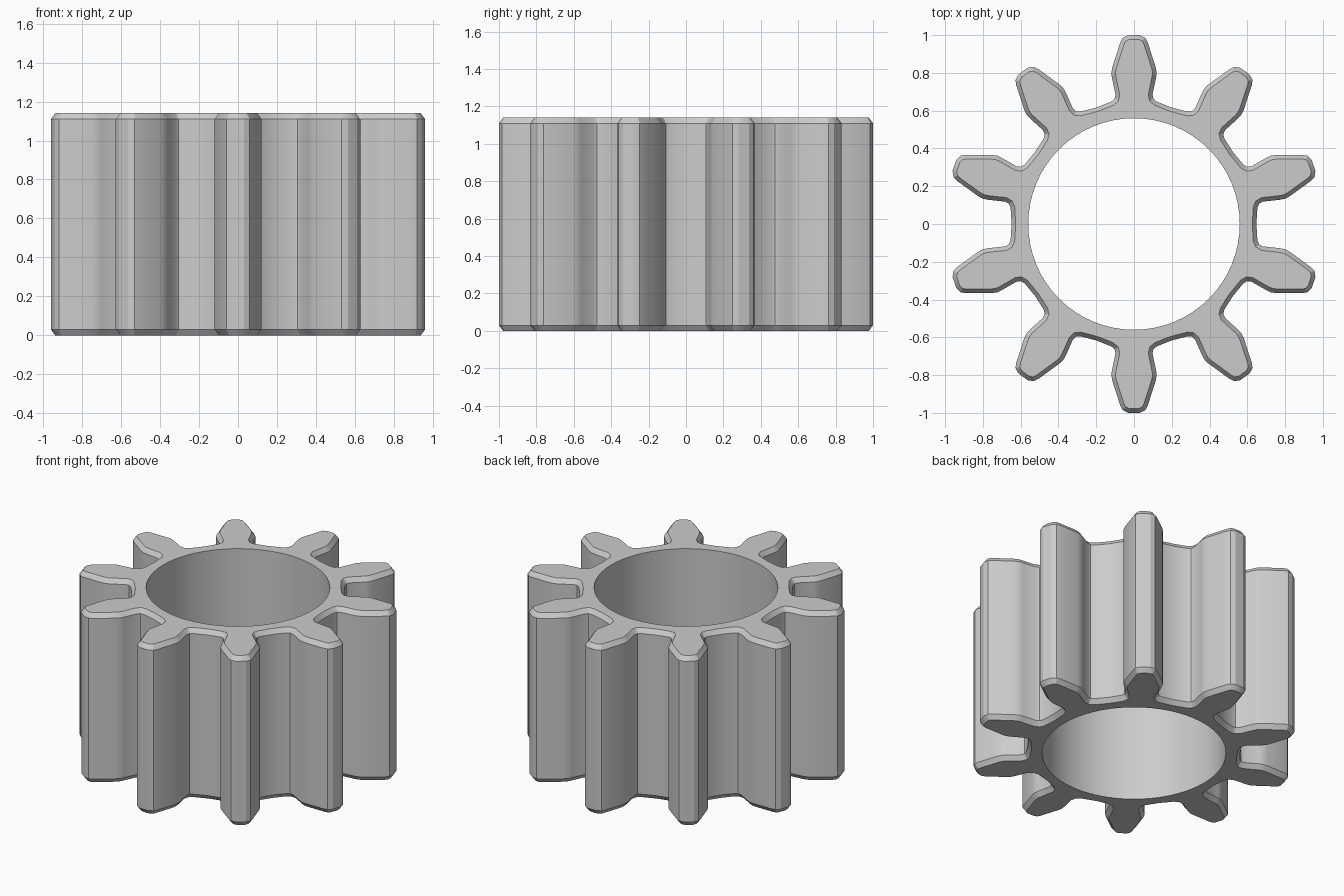
import bpy
import bmesh
import math
from mathutils import Vector

if "Cube" in bpy.data.objects:
    bpy.data.objects.remove(bpy.data.objects["Cube"], do_unlink=True)

TEETH, HEIGHT, BORE = 10, 1.14, 0.56
CHAMFER, CHAMFER_Z = 0.022, 0.03

# Half of one tooth, tip to root: (sideways, outward)
HALF = [(0.03, 1.0), (0.06, 0.985), (0.073, 0.96), (0.115, 0.83), (0.12, 0.80),
        (0.117, 0.775), (0.098, 0.685), (0.103, 0.663), (0.12, 0.648)]


def gear_outline():
    """Closed counter-clockwise outline of all teeth and root arcs."""
    tooth = HALF[::-1] + [(-w, r) for w, r in HALF]
    points = []
    for i in range(TEETH):
        a = math.tau * i / TEETH
        c, s = math.cos(a), math.sin(a)
        points += [Vector((w * c - r * s, w * s + r * c)) for w, r in tooth]
        # Middle of the root arc
        a += math.pi / 2 + math.pi / TEETH
        points.append(Vector((math.cos(a), math.sin(a))) * 0.648)
    return points


def inset(points, distance):
    """Move every point inward along its mitred normal."""
    result = []
    for i, p in enumerate(points):
        d1 = (p - points[i - 1]).normalized()
        d2 = (points[(i + 1) % len(points)] - p).normalized()
        n1, n2 = Vector((-d1.y, d1.x)), Vector((-d2.y, d2.x))
        result.append(p + (n1 + n2) * (distance / (1 + n1.dot(n2))))
    return result


def add_wall(bm, layers):
    """Join stacked closed rings and return the bottom and top rings."""
    rings = [[bm.verts.new((p.x, p.y, z)) for p in pts] for pts, z in layers]
    for low, high in zip(rings, rings[1:]):
        for i in range(len(low)):
            bm.faces.new((low[i - 1], low[i], high[i], high[i - 1]))
    return rings[0], rings[-1]


def ring_edges(bm, ring):
    return [bm.edges.get((ring[i - 1], ring[i])) for i in range(len(ring))]


outline = gear_outline()
small = inset(outline, CHAMFER)
circle = [Vector((math.cos(t), math.sin(t))) * BORE
          for t in (math.tau * i / 64 for i in range(64))]

# Toothed outer wall with chamfered rims, and the plain bore
bm = bmesh.new()
outer = add_wall(bm, [(small, 0), (outline, CHAMFER_Z),
                      (outline, HEIGHT - CHAMFER_Z), (small, HEIGHT)])
inner = add_wall(bm, [(circle, 0), (circle, HEIGHT)])

# Flat end faces between the teeth and the bore
for out_ring, in_ring in zip(outer, inner):
    bmesh.ops.triangle_fill(bm, use_beauty=True, normal=(0, 0, 1),
                            edges=ring_edges(bm, out_ring) + ring_edges(bm, in_ring))
bmesh.ops.recalc_face_normals(bm, faces=bm.faces)
bmesh.ops.dissolve_limit(bm, angle_limit=0.002, verts=bm.verts, edges=bm.edges)

mesh = bpy.data.meshes.new("pinion_gear")
bm.to_mesh(mesh)
bm.free()
gear = bpy.data.objects.new("pinion_gear", mesh)
bpy.context.collection.objects.link(gear)

# Plain grey metal
grey = bpy.data.materials.new("grey_metal")
grey.use_nodes = True
colour = (0.6, 0.6, 0.6, 1)
grey.diffuse_color = colour
grey.node_tree.nodes["Principled BSDF"].inputs["Base Color"].default_value = colour
mesh.materials.append(grey)

bpy.context.view_layer.objects.active = gear
gear.select_set(True)
bpy.ops.object.shade_smooth_by_angle(angle=math.radians(25))
